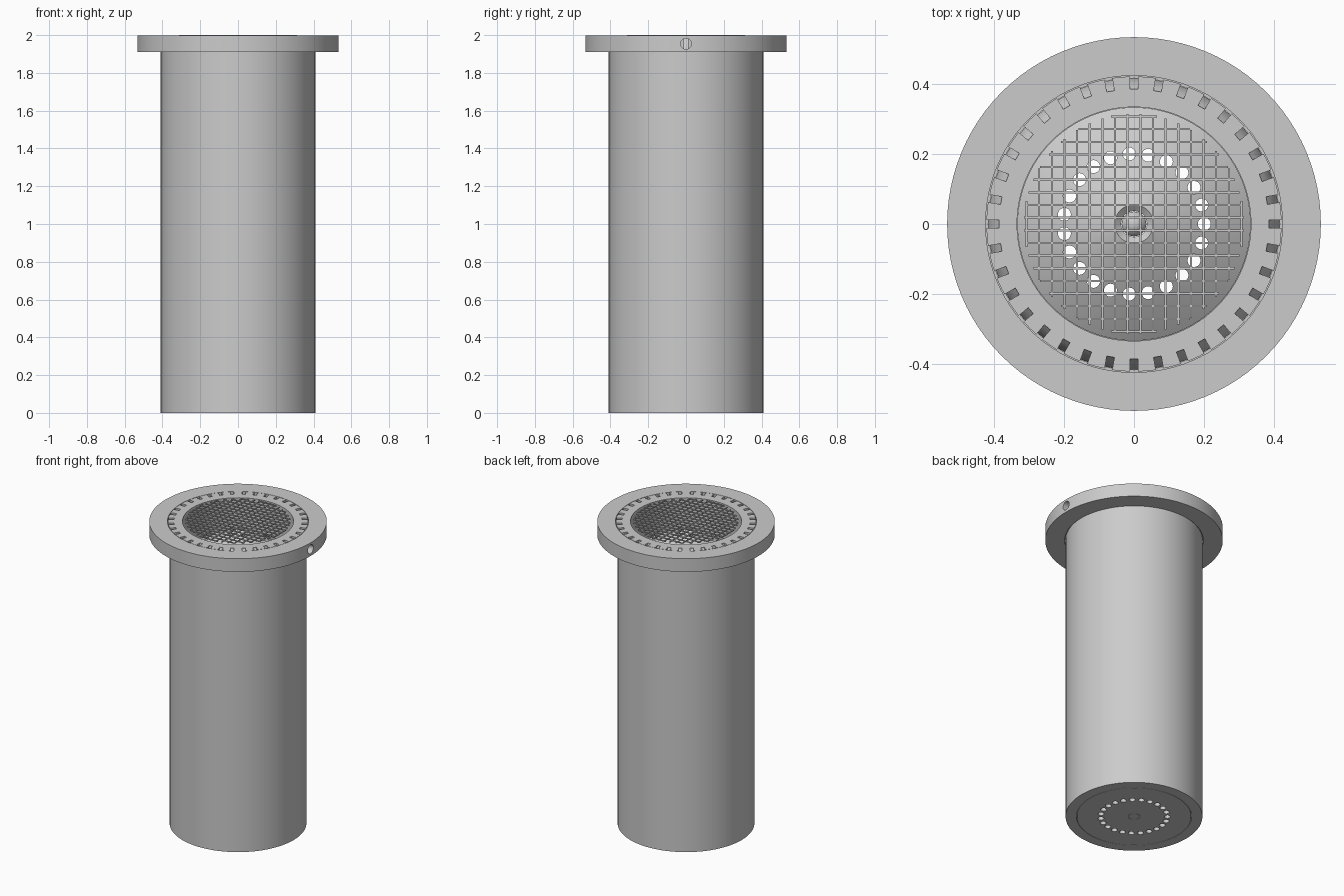
import bpy, bmesh, math
from mathutils import Matrix, Vector

old = bpy.data.objects.get("Cube")
if old:
    bpy.data.objects.remove(old, do_unlink=True)

SEG = 96
steel = bpy.data.materials.new("plain grey")
steel.use_nodes = True
GREY = (0.6, 0.6, 0.6, 1)
steel.diffuse_color = GREY
steel.node_tree.nodes["Principled BSDF"].inputs["Base Color"].default_value = GREY


def finish(name, bm):
    bmesh.ops.remove_doubles(bm, verts=bm.verts, dist=1e-5)
    bmesh.ops.recalc_face_normals(bm, faces=bm.faces)
    mesh = bpy.data.meshes.new(name)
    bm.to_mesh(mesh)
    bm.free()
    mesh.materials.append(steel)
    obj = bpy.data.objects.new(name, mesh)
    bpy.context.collection.objects.link(obj)
    return obj


def prism(bm, loop_a, loop_b):
    """Solid between two matching outlines."""
    a = [bm.verts.new(p) for p in loop_a]
    b = [bm.verts.new(p) for p in loop_b]
    bm.faces.new(a)
    bm.faces.new(b[::-1])
    for i in range(len(a)):
        j = (i + 1) % len(a)
        bm.faces.new((a[j], a[i], b[i], b[j]))


def lathe(name, profile):
    """Closed (radius, height) outline turned about z."""
    bm = bmesh.new()
    rings = []
    for s in range(SEG):
        t = 2 * math.pi * s / SEG
        rings.append([bm.verts.new((r * math.cos(t), r * math.sin(t), z)) for r, z in profile])
    n = len(profile)
    for s in range(SEG):
        p, q = rings[s], rings[(s + 1) % SEG]
        for i in range(n):
            j = (i + 1) % n
            if profile[i][0] > 0 or profile[j][0] > 0:
                bm.faces.new((p[i], q[i], q[j], p[j]))
    return finish(name, bm)


def cylinder(bm, radius, length, matrix):
    bmesh.ops.create_cone(bm, cap_ends=True, segments=20, radius1=radius,
                          radius2=radius, depth=length, matrix=matrix)


def cut(obj, cutter):
    cutter.hide_render = True
    mod = obj.modifiers.new("cut", "BOOLEAN")
    mod.object = cutter
    mod.solver = "EXACT"
    bpy.context.view_layer.objects.active = obj
    bpy.ops.object.modifier_apply(modifier=mod.name)
    bpy.data.objects.remove(cutter, do_unlink=True)


def smooth(obj):
    bpy.ops.object.select_all(action="DESELECT")
    obj.select_set(True)
    bpy.context.view_layer.objects.active = obj
    bpy.ops.object.shade_smooth_by_angle(angle=math.radians(30))


TOP = 1.997

# Long outer tube with a collar at its upper end
body = lathe("body_tube", [(0.345, 0), (0.41, 0), (0.41, 1.915), (0.42, 1.915),
                           (0.42, TOP), (0.333, TOP), (0.333, 1.7), (0.345, 1.7)])

# Ring of curved slots in the collar
bm = bmesh.new()
slot = [(0.383, 2.02), (0.384, 1.99), (0.395, 1.975), (0.406, 1.95),
        (0.414, 1.92), (0.416, 1.89), (0.44, 1.89), (0.44, 2.02)]
for k in range(36):
    turn = Matrix.Rotation(2 * math.pi * k / 36, 3, "Z")
    sides = [[turn @ Vector((r, w, z)) for r, z in slot] for w in (-0.011, 0.011)]
    prism(bm, *sides)
cut(body, finish("slot_cutter", bm))

# Flange around the collar, with a round hole in its left side
flange = lathe("flange", [(0.415, 1.91), (0.532, 1.91), (0.532, TOP),
                          (0.4225, TOP), (0.4225, 1.914), (0.415, 1.914)])
bm = bmesh.new()
cylinder(bm, 0.029, 0.16, Matrix.Translation((0.5, 0, 1.954)) @ Matrix.Rotation(math.pi / 2, 4, "Y"))
cut(flange, finish("side_hole_cutter", bm))

# Inner core with a shallow domed top and a countersunk centre
core = lathe("inner_core", [(0.0365, 0), (0.343, 0), (0.343, 1.69), (0.332, 1.69),
                            (0.332, 1.77), (0.25, 1.825), (0.15, 1.88), (0.055, 1.92),
                            (0.0365, 1.905)])

# Ring of holes through the full length of the core
bm = bmesh.new()
for k in range(23):
    t = 2 * math.pi * k / 23
    cylinder(bm, 0.0185, 2.4, Matrix.Translation((0.2 * math.cos(t), 0.2 * math.sin(t), 1)))
cut(core, finish("through_hole_cutter", bm))

# Pointed rod in the centre
rod = lathe("centre_rod", [(0, 0), (0.035, 0), (0.035, 1.89), (0, 1.945)])

for part in (body, flange, core, rod):
    smooth(part)

# Crossed bars of the grille, trimmed to a circle
bm = bmesh.new()
for k in range(18):
    offset = 0.036 * (k - 8.5)
    half = math.sqrt(0.313 ** 2 - offset ** 2)
    for turn in (0, math.pi / 2):
        place = Matrix.Rotation(turn, 4, "Z") @ Matrix.Translation((offset, 0, 1.997))
        bmesh.ops.create_cube(bm, size=1, matrix=place @ Matrix.Diagonal((0.006, 2 * half, 0.006, 1)))
finish("grille", bm)
